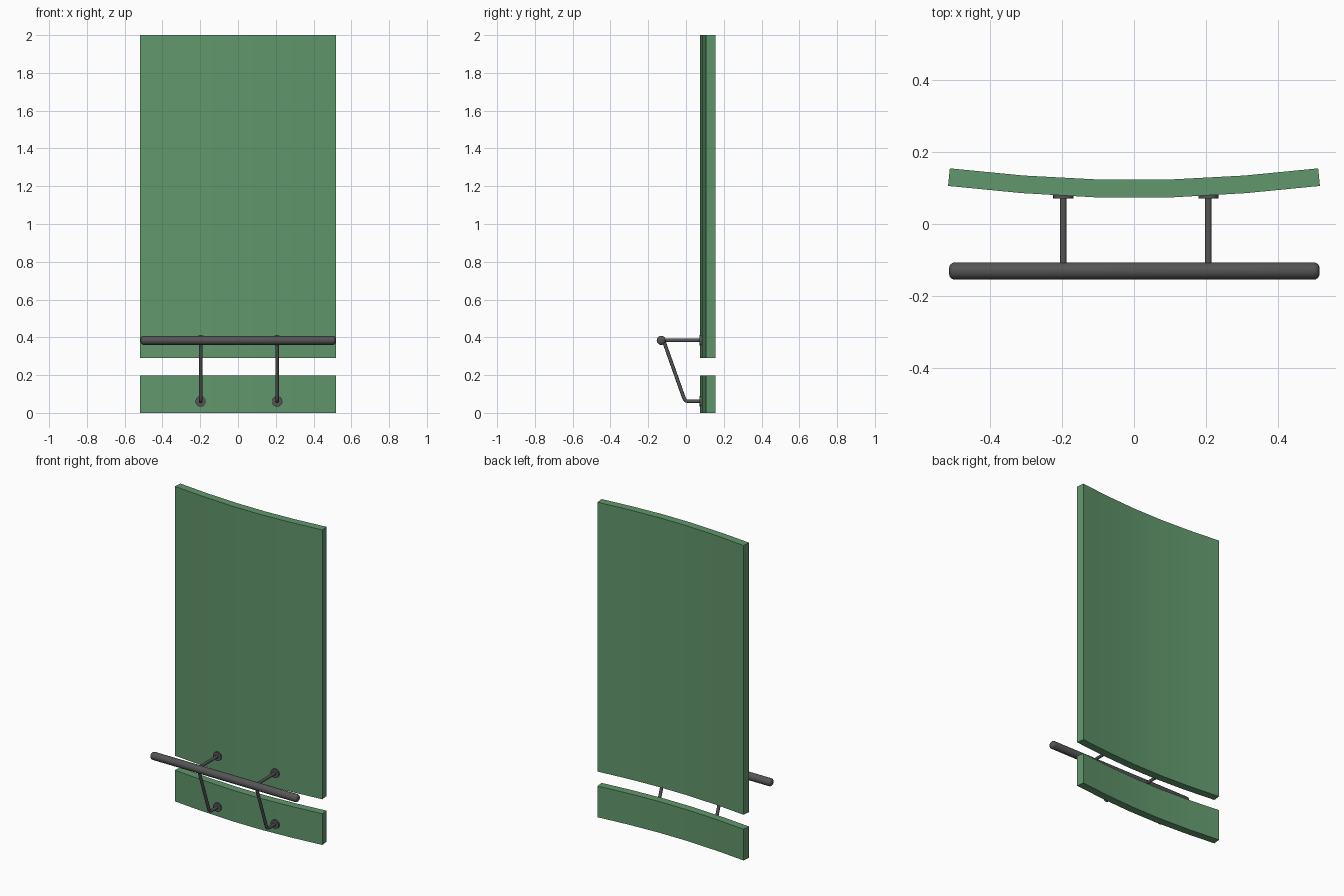
import bpy, bmesh, math

if "Cube" in bpy.data.objects:
    bpy.data.objects.remove(bpy.data.objects["Cube"])


def material(name, rgb):
    m = bpy.data.materials.new(name)
    m.diffuse_color = (*rgb, 1)
    m.use_nodes = True
    m.node_tree.nodes["Principled BSDF"].inputs["Base Color"].default_value = m.diffuse_color
    return m


GREEN = material("green_panel", (0.12, 0.31, 0.15))
DARK = material("dark_steel", (0.09, 0.09, 0.09))


def finish(ob, name, mat):
    ob.name = name
    ob.data.materials.append(mat)
    bpy.ops.object.select_all(action='DESELECT')
    ob.select_set(True)
    bpy.context.view_layer.objects.active = ob
    if ob.type == 'CURVE':
        bpy.ops.object.convert(target='MESH')
        ob = bpy.context.object
    bpy.ops.object.shade_smooth_by_angle(angle=math.radians(35))
    return ob


# Curved panels: five-segment arc profile extruded upwards
FRONT = [(0.104, 0.074), (0.312, 0.086), (0.518, 0.106)]
BACK = [(0.101, 0.124), (0.308, 0.135), (0.513, 0.155)]


def mirrored(half):
    return [(-x, y) for x, y in reversed(half)] + half


def panel(name, z0, z1):
    bm = bmesh.new()
    rows = [[[bm.verts.new((x, y, z)) for x, y in mirrored(side)]
             for side in (FRONT, BACK)] for z in (z0, z1)]
    (f0, b0), (f1, b1) = rows
    for i in range(5):
        for p, q in ((f0, f1), (f1, b1), (b1, b0), (b0, f0)):
            bm.faces.new((p[i], p[i + 1], q[i + 1], q[i]))
    for i in (0, 5):
        bm.faces.new((f0[i], f1[i], b1[i], b0[i]))
    bmesh.ops.recalc_face_normals(bm, faces=bm.faces)
    me = bpy.data.meshes.new(name)
    bm.to_mesh(me)
    bm.free()
    ob = bpy.data.objects.new(name, me)
    bpy.context.collection.objects.link(ob)
    finish(ob, name, GREEN)


panel("lower_panel", 0.0, 0.198)
panel("upper_panel", 0.29, 2.0)


# Rail with rounded ends
BAR_Y, BAR_Z = -0.131, 0.384
bpy.ops.mesh.primitive_cylinder_add(vertices=32, radius=0.024, depth=1.032,
                                    location=(0.001, BAR_Y, BAR_Z),
                                    rotation=(0, math.pi / 2, 0))
rail = bpy.context.object
bm = bmesh.new()
bm.from_mesh(rail.data)
rims = [e for e in bm.edges if abs(e.verts[0].co.z - e.verts[1].co.z) < 1e-5]
bmesh.ops.bevel(bm, geom=rims, offset=0.016, segments=4, profile=0.5, affect='EDGES')
bm.to_mesh(rail.data)
bm.free()
finish(rail, "rail", DARK)


def tube(name, pts, radius):
    cu = bpy.data.curves.new(name, 'CURVE')
    cu.dimensions = '3D'
    cu.bevel_depth = radius
    cu.bevel_resolution = 4
    cu.use_fill_caps = True
    sp = cu.splines.new('POLY')
    sp.points.add(len(pts) - 1)
    for p, co in zip(sp.points, pts):
        p.co = (*co, 1)
    ob = bpy.data.objects.new(name, cu)
    bpy.context.collection.objects.link(ob)
    finish(ob, name, DARK)


def flange(name, x, z):
    bpy.ops.mesh.primitive_cylinder_add(vertices=24, radius=0.028, depth=0.014,
                                        location=(x, 0.0775, z),
                                        rotation=(math.pi / 2, 0, 0))
    finish(bpy.context.object, name, DARK)


# Brackets: straight upper arm, bent lower strut, wall flanges
LOW_Z = 0.061
for side, x in (("left", -0.197), ("right", 0.207)):
    tube(f"{side}_upper_arm", [(x, BAR_Y, BAR_Z), (x, 0.078, BAR_Z)], 0.0095)
    strut = [(-0.119, 0.384), (-0.013, 0.084), (-0.008, 0.073),
             (0.001, 0.064), (0.014, LOW_Z), (0.078, LOW_Z)]
    tube(f"{side}_lower_strut", [(x, y, z) for y, z in strut], 0.0095)
    flange(f"{side}_upper_flange", x, BAR_Z)
    flange(f"{side}_lower_flange", x, LOW_Z)
